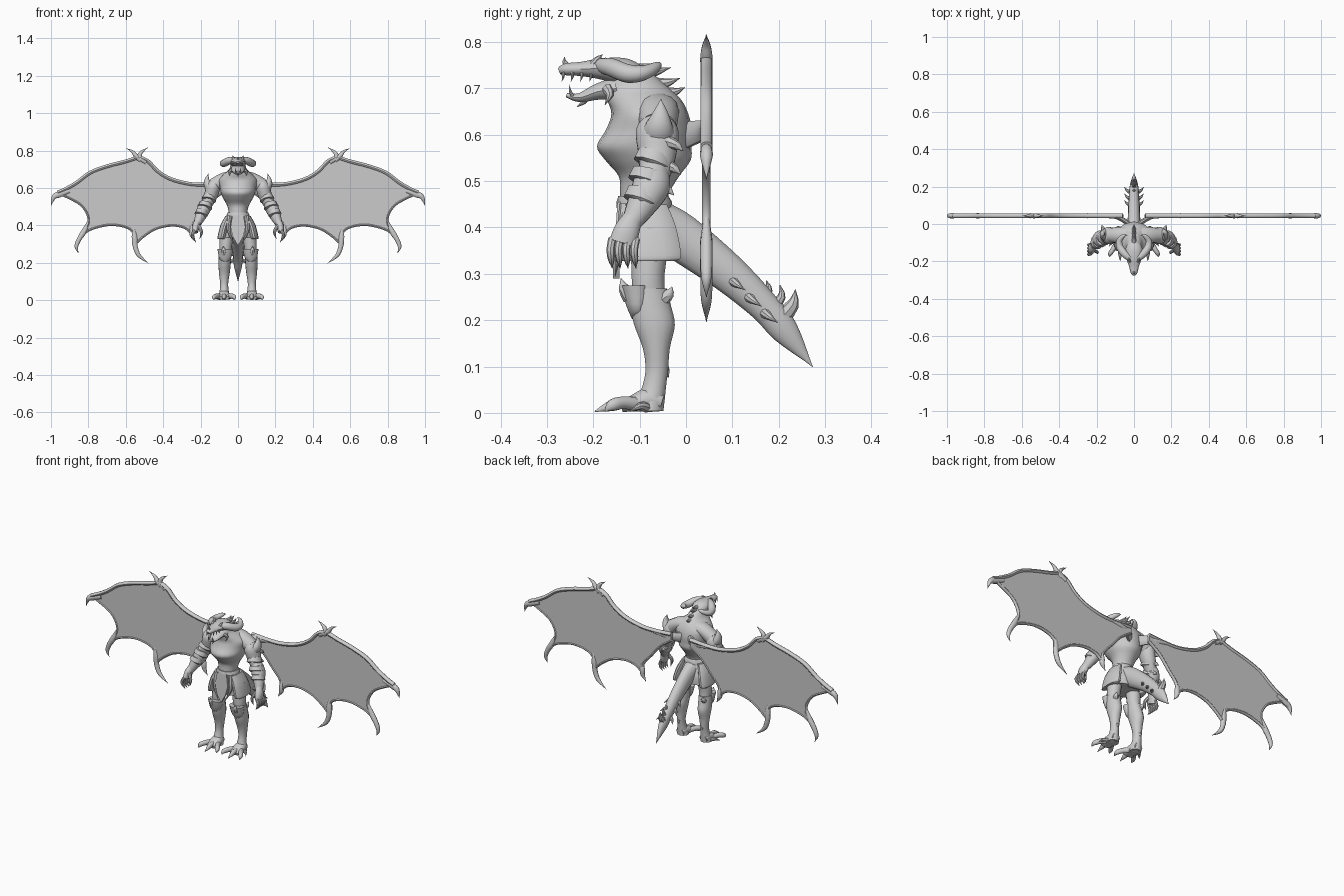
import bpy, bmesh, math
from mathutils import Vector

grey = bpy.data.materials.new("stone grey")
grey.diffuse_color = (0.6, 0.6, 0.6, 1)
X, Y, Z = Vector((1, 0, 0)), Vector((0, 1, 0)), Vector((0, 0, 1))


def finish(name, bm, mirror, angle=40):
    bmesh.ops.recalc_face_normals(bm, faces=bm.faces)
    me = bpy.data.meshes.new(name)
    bm.to_mesh(me)
    bm.free()
    me.materials.append(grey)
    me.shade_smooth()
    me.set_sharp_from_angle(angle=math.radians(angle))
    ob = bpy.data.objects.new(name, me)
    bpy.context.collection.objects.link(ob)
    if mirror:
        ob.modifiers.new("mirror", 'MIRROR')
    return ob


def smooth(pts, steps=4):
    """Catmull-Rom curve through points of any dimension."""
    if steps == 1:
        return [tuple(p) for p in pts]
    out = []
    for i in range(len(pts) - 1):
        p0, p1, p2 = pts[max(i - 1, 0)], pts[i], pts[i + 1]
        p3 = pts[min(i + 2, len(pts) - 1)]
        for s in range(steps):
            t = s / steps
            out.append(tuple(0.5 * (2 * b + (c - a) * t + (2 * a - 5 * b + 4 * c - d) * t * t
                             + (3 * b - a - 3 * c + d) * t ** 3)
                             for a, b, c, d in zip(p0, p1, p2, p3)))
    return out + [tuple(pts[-1])]


def tube(name, pts, mirror=True, ref=X, axis=None, sides=14, steps=4):
    """Loft of ellipses: points are x, y, z, radius along ref, radius across."""
    rings = smooth(pts, steps)
    pos = [Vector(r[:3]) for r in rings]
    bm = bmesh.new()
    loops = []
    for i, r in enumerate(rings):
        t = axis or (pos[min(i + 1, len(pos) - 1)] - pos[max(i - 1, 0)]).normalized()
        u = (ref - t * ref.dot(t)).normalized()
        v = t.cross(u)
        a, b = max(r[3], .0008), max(r[4], .0008)
        loops.append([bm.verts.new(pos[i] + u * a * math.cos(k * math.tau / sides)
                                   + v * b * math.sin(k * math.tau / sides)) for k in range(sides)])
    for l0, l1 in zip(loops, loops[1:]):
        for k in range(sides):
            j = (k + 1) % sides
            bm.faces.new((l0[k], l0[j], l1[j], l1[k]))
    bm.faces.new(loops[0][::-1])
    bm.faces.new(loops[-1])
    return finish(name, bm, mirror)


def spike(name, a, mid, tip, r, mirror=True, ref=X, r2=None):
    r2 = r2 or r
    return tube(name, [(*a, r, r2), (*mid, r * .7, r2 * .7), (*tip, 0, 0)],
                mirror, ref, sides=8, steps=3)


def plate(name, outline, thick, mirror=True):
    """Armour plate: 3D outline extruded along y."""
    bm = bmesh.new()
    f = bm.faces.new([bm.verts.new(p) for p in outline])
    ext = bmesh.ops.extrude_face_region(bm, geom=[f])
    for g in ext["geom"]:
        if isinstance(g, bmesh.types.BMVert):
            g.co.y += thick
    bmesh.ops.triangulate(bm, faces=bm.faces)
    return finish(name, bm, mirror, 30)


# Torso and neck
tube("torso", [(0, -.09, .43, .055, .05), (0, -.09, .47, .05, .052), (0, -.08, .51, .06, .065),
               (0, -.082, .545, .08, .092), (0, -.09, .575, .092, .102), (0, -.08, .61, .10, .093),
               (0, -.078, .645, .104, .083), (0, -.09, .675, .075, .08), (0, -.105, .70, .048, .07),
               (0, -.12, .73, .035, .05), (0, -.13, .745, .02, .03)], False, axis=Z, sides=20)
tube("trapezius", [(0, -.065, .655, .05, .04), (.07, -.06, .65, .045, .035), (.125, -.06, .615, .04, .04)],
     ref=Y)

# Head: skull with snout, jaw, brow, teeth
tube("skull", [(0, -.09, .72, .025, .02), (0, -.13, .735, .045, .03), (0, -.18, .742, .042, .024),
               (0, -.225, .742, .027, .016), (0, -.26, .741, .018, .013), (0, -.274, .737, .008, .007)], False)
tube("lower_jaw", [(0, -.15, .70, .04, .025), (0, -.19, .693, .033, .018), (0, -.23, .68, .02, .01),
                   (0, -.258, .686, .008, .005)], False)
for i, y in enumerate((-.265, -.245, -.225, -.205)):
    spike("upper_tooth", (.012 + i * .004, y, .735), (.012 + i * .004, y, .725),
          (.012 + i * .004, y - .003, .715), .004)
spike("lower_fang", (.012, -.245, .684), (.013, -.25, .695), (.012, -.252, .708), .004)
spike("nose_horn", (0, -.255, .748), (0, -.262, .757), (0, -.262, .768), .007, False)
spike("brow_spike", (.022, -.20, .752), (.026, -.19, .764), (.028, -.18, .773), .009)
spike("cheek_spike", (.03, -.17, .70), (.045, -.165, .685), (.045, -.175, .665), .012)
spike("chin_spike", (0, -.215, .685), (0, -.22, .672), (0, -.235, .660), .009, False)
tube("head_horn", [(.02, -.185, .75, .016, .016), (.05, -.16, .745, .02, .02),
                   (.075, -.125, .732, .02, .02), (.078, -.09, .734, .016, .016),
                   (.055, -.062, .748, .01, .01), (.035, -.06, .755, 0, 0)], ref=Z)
for y, z, ty, tz in ((-.10, .735, -.033, .745), (-.07, .71, -.013, .722),
                     (-.05, .69, -.002, .702), (-.10, .74, -.06, .757)):
    spike("nape_spine", (0, y, z), ((y + ty) / 2, 0, 0) and (0, (y + ty) / 2, (z + tz) / 2 - .004),
          (0, ty, tz), .014, False)

# Arms with shoulder horn and layered guards
tube("upper_arm", [(.105, -.06, .64, .02, .02), (.13, -.062, .61, .038, .046), (.145, -.062, .56, .036, .042),
                   (.165, -.068, .515, .03, .034), (.18, -.08, .485, .026, .03)])
tube("forearm", [(.165, -.068, .53, .026, .03), (.182, -.075, .49, .036, .041), (.20, -.095, .45, .03, .033),
                 (.217, -.118, .41, .02, .022)])
tube("shoulder_horn", [(.13, -.06, .59, .035, .04), (.158, -.058, .615, .026, .032),
                       (.166, -.055, .645, .013, .018), (.157, -.054, .677, 0, 0)])
for x, y, z, r in ((.15, -.066, .54, .040), (.172, -.078, .50, .040), (.192, -.092, .46, .036)):
    tube("arm_guard", [(x, y, z + .022, r * .8, r * .95), (x + .006, y - .006, z - .004, r, r * 1.1),
                       (x + .009, y - .012, z - .012, r * .7, r * .75)], steps=1, sides=10)
for y, z in ((-.04, .585), (-.045, .535), (-.06, .49)):
    spike("elbow_spike", (.16, y, z), (.168, y + .02, z - .008), (.172, y + .034, z - .02), .014)

# Hands: palm, four fingers and thumb
tube("palm", [(.214, -.112, .425, .017, .02), (.225, -.127, .395, .02, .028), (.23, -.137, .365, .016, .03)])
for i in range(4):
    y = -.163 + i * .017
    tube("finger", [(.23, y + .004, .375, .009, .009), (.243, y, .352, .0085, .0085),
                    (.238, y + .002, .33, .007, .007), (.224, y + .004, .312, 0, 0)], sides=8, steps=3)
tube("thumb", [(.215, -.14, .40, .01, .01), (.198, -.15, .375, .009, .009), (.197, -.152, .352, .007, .007),
               (.205, -.15, .328, 0, 0)], sides=8, steps=3, ref=Y)

# Hips, belt and skirt panels
tube("hips", [(0, -.09, .465, .05, .054), (0, -.088, .43, .064, .058), (0, -.08, .38, .085, .066),
              (0, -.078, .335, .09, .064)], False, axis=Z, sides=20)
tube("belt", [(0, -.092, .468, .056, .054), (0, -.09, .455, .062, .06), (0, -.09, .442, .064, .06)],
     False, axis=Z, steps=1, sides=20)
tube("side_skirt", [(.05, -.088, .45, .018, .048), (.07, -.082, .40, .024, .062),
                    (.085, -.078, .34, .024, .069), (.088, -.08, .328, .02, .06)], axis=Z)
plate("loincloth", [(-.03, -.148, .455), (-.04, -.152, .39), (-.028, -.156, .34), (0, -.158, .29),
                    (.028, -.156, .34), (.04, -.152, .39), (.03, -.148, .455)], .014, False)
spike("loincloth_trim", (.045, -.13, .45), (.05, -.14, .37), (.018, -.153, .295), .014)

# Legs with knee guards
tube("thigh", [(.06, -.08, .40, .035, .045), (.062, -.08, .34, .036, .04), (.066, -.082, .29, .034, .036),
               (.068, -.08, .25, .03, .036)], axis=Z)
tube("shin", [(.068, -.082, .268, .034, .042), (.07, -.076, .23, .034, .045), (.072, -.068, .19, .033, .045),
              (.073, -.064, .14, .028, .03), (.074, -.063, .095, .022, .025),
              (.074, -.068, .06, .023, .026), (.074, -.075, .03, .028, .03), (.074, -.08, .004, .032, .032)], axis=Z)
tube("knee_guard", [(.068, -.11, .275, .042, .032), (.068, -.106, .25, .038, .03),
                    (.07, -.105, .22, .03, .02), (.07, -.105, .203, .006, .012)], axis=Z, steps=2)
spike("knee_spike", (.075, -.12, .25), (.077, -.133, .268), (.078, -.14, .29), .018)
spike("calf_spike", (.08, -.05, .245), (.085, -.036, .258), (.088, -.03, .272), .016)
spike("heel_spur", (.074, -.05, .10), (.074, -.043, .09), (.074, -.038, .076), .012)

# Feet: broad instep and three clawed toes
tube("instep", [(.074, -.052, .022, .024, .02), (.074, -.08, .028, .03, .027),
                (.074, -.115, .02, .035, .018), (.074, -.14, .012, .028, .011)])
for dx, ty in ((-.045, -.175), (.0, -.197), (.045, -.175)):
    x = .074 + dx * .4
    tube("toe", [(x, -.10, .018, .013, .016), (x + dx * .45, -.135, .022, .013, .014),
                 (x + dx * .8, -.16, .016, .011, .013), (.074 + dx * 1.25, ty, .003, .001, .001)], sides=10)
spike("side_claw", (.095, -.085, .012), (.118, -.10, .014), (.134, -.12, .003), .012)

# Tail with spear tip, barbs and spines
tube("tail", [(0, -.06, .41, .045, .05), (0, -.01, .378, .036, .052), (0, .09, .302, .031, .043),
              (0, .17, .228, .026, .034), (0, .215, .175, .02, .03), (0, .273, .10, 0, 0)], False)
for y, z, ty, tz, r in ((.20, .20, .236, .266, .020), (.185, .225, .203, .276, .013),
                        (.16, .245, .173, .286, .012), (.135, .27, .148, .285, .010)):
    spike("tail_spine", (0, y, z), (0, (y + ty) / 2 + .012, (z + tz) / 2), (0, ty, tz), r, False)
for y, z in ((.10, .285), (.135, .25), (.17, .215)):
    spike("tail_barb", (.02, y, z), (.038, y + .01, z - .008), (.052, y + .028, z - .02), .011)

# Wings: outline made of leading edge and scalloped trailing edges
W = .044
lead = smooth([(.06, .625), (.17, .618), (.26, .622), (.36, .648), (.43, .69), (.48, .742), (.53, .765)])
outer = smooth([(.53, .765), (.60, .742), (.70, .716), (.79, .682), (.86, .63), (.92, .595), (.965, .575)])
scallops = [smooth(s) for s in (
    [(.965, .575), (.90, .545), (.84, .51), (.805, .46), (.80, .41), (.835, .345)],
    [(.835, .345), (.79, .378), (.70, .402), (.62, .397), (.565, .37), (.54, .31)],
    [(.54, .31), (.50, .345), (.44, .382), (.36, .40), (.29, .39), (.245, .355)],
    [(.245, .355), (.24, .41), (.19, .47), (.13, .54), (.06, .59)])]
ring = []
for part in (lead, outer, *scallops):
    ring += part[:-1]
ring.append((.06, .59))
plate("wing_membrane", [(x, W - .006, z) for x, z in ring], .012)
for name, path, r in [("wing_arm", lead, .011), ("wing_finger_edge", outer, .011)] + \
        [("wing_trailing_rim", s, .007) for s in scallops]:
    tube(name, [(x, W, z, r + .002, r) for x, z in path], ref=Y, sides=10, steps=1)

# Wing bones and claws in the wing plane
for name, pts in (
        ("wing_tip_claw", [(.90, .585, .012), (.955, .567, .018), (.985, .55, .013), (1.0, .505, 0)]),
        ("wrist_claw", [(.49, .74, .016), (.525, .762, .014), (.518, .79, .01), (.482, .816, 0)]),
        ("wrist_back_claw", [(.52, .75, .016), (.545, .77, .013), (.565, .795, .008), (.597, .812, 0)]),
        ("outer_claw", [(.80, .42, .006), (.822, .37, .015), (.85, .325, .013), (.864, .285, .01), (.852, .25, 0)]),
        ("middle_claw", [(.56, .39, .006), (.553, .34, .016), (.55, .29, .014), (.53, .24, .011), (.478, .197, 0)]),
        ("inner_claw", [(.25, .41, .006), (.247, .375, .014), (.245, .345, .012), (.225, .31, 0)]),
        ("wing_root", [(.03, .60, .03), (.09, .61, .022), (.16, .615, .012), (.2, .618, .008)])):
    tube(name, [(x, W if x > .1 else W - .03 * (.1 - x) / .05, z, min(r, .013), r) for x, z, r in pts], ref=Y, sides=10)
